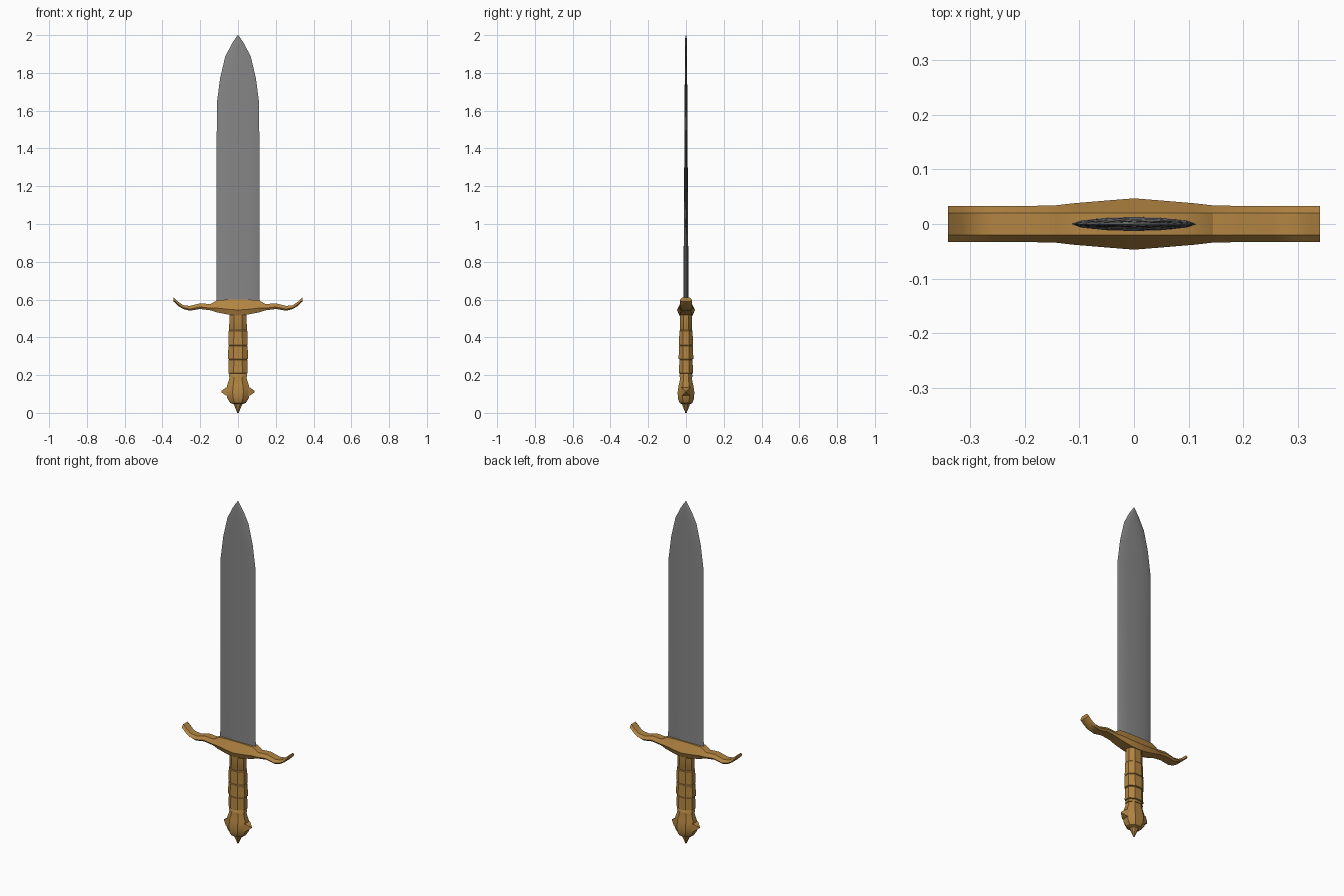
import bpy, bmesh, math

if "Cube" in bpy.data.objects:
    bpy.data.objects.remove(bpy.data.objects["Cube"])


def material(name, rgb):
    m = bpy.data.materials.new(name)
    m.diffuse_color = (*rgb, 1)
    m.use_nodes = True
    m.node_tree.nodes["Principled BSDF"].inputs["Base Color"].default_value = m.diffuse_color
    return m


steel = material("grey steel", (0.24, 0.24, 0.24))
gold = material("aged gold", (0.45, 0.235, 0.055))


def loft(name, rings, mat, angle):
    """Skin a list of equal-length closed rings and cap both ends."""
    bm = bmesh.new()
    loops = [[bm.verts.new(p) for p in ring] for ring in rings]
    n = len(loops[0])
    for a, b in zip(loops, loops[1:]):
        for i in range(n):
            j = (i + 1) % n
            bm.faces.new((a[i], a[j], b[j], b[i]))
    bm.faces.new(loops[0])
    bm.faces.new(loops[-1])
    bmesh.ops.remove_doubles(bm, verts=bm.verts, dist=0.0001)
    bmesh.ops.recalc_face_normals(bm, faces=bm.faces)
    mesh = bpy.data.meshes.new(name)
    bm.to_mesh(mesh)
    bm.free()
    mesh.materials.append(mat)
    ob = bpy.data.objects.new(name, mesh)
    bpy.context.collection.objects.link(ob)
    bpy.ops.object.select_all(action='DESELECT')
    ob.select_set(True)
    bpy.context.view_layer.objects.active = ob
    bpy.ops.object.shade_smooth_by_angle(angle=math.radians(angle))
    return ob


# Blade: thin lens section, (z, half width, half thickness)
lens = [(-1, 0), (-0.85, -0.5), (-0.45, -0.88), (0, -1), (0.45, -0.88), (0.85, -0.5),
        (1, 0), (0.85, 0.5), (0.45, 0.88), (0, 1), (-0.45, 0.88), (-0.85, 0.5)]
blade = [(0.57, 0.115, 0.013), (0.87, 0.114, 0.012), (1.34, 0.113, 0.009),
         (1.64, 0.112, 0.007), (1.77, 0.095, 0.0065), (1.885, 0.068, 0.006),
         (1.95, 0.035, 0.005), (1.985, 0.012, 0.004), (2.0, 0.001, 0.001)]
loft("blade", [[(x * w, y * t, z) for x, y in lens] for z, w, t in blade], steel, 50)

# Crossguard: (x, bottom z, top z, half depth), mirrored to the left
half = [(0, 0.515, 0.6, 0.047), (0.05, 0.52, 0.6, 0.043), (0.11, 0.532, 0.597, 0.038),
        (0.145, 0.543, 0.576, 0.034), (0.2, 0.55, 0.58, 0.033), (0.255, 0.541, 0.566, 0.033),
        (0.29, 0.55, 0.57, 0.033), (0.315, 0.565, 0.587, 0.033), (0.341, 0.589, 0.611, 0.033)]
guard = [(-x, b, t, d) for x, b, t, d in reversed(half[1:])] + half
rings = []
for x, b, t, d in guard:
    m = b + (t - b) * 0.35
    rings.append([(x, -0.02, t), (x, -d, m), (x, -d * 0.75, b),
                  (x, d * 0.75, b), (x, d, m), (x, 0.02, t)])
loft("crossguard", rings, gold, 35)

# Eight-sided section shared by grip and pommel
octagon = [(-1, -0.42), (-0.45, -1), (0.45, -1), (1, -0.42),
           (1, 0.42), (0.45, 1), (-0.45, 1), (-1, 0.42)]


def oct_ring(z, w, d):
    return [(x * w, y * d, z) for x, y in octagon]


# Grip: overlapping bands, each flaring to a small step
levels = [0.19, 0.21, 0.285, 0.36, 0.44, 0.535]
grip = []
for i, (z0, z1) in enumerate(zip(levels, levels[1:])):
    w = (0.047, 0.049, 0.051, 0.049, 0.045)[i]
    d = (0.033, 0.035, 0.037, 0.035, 0.031)[i]
    grip += [oct_ring(z0, w + 0.002, d + 0.002), oct_ring(z1 - 0.006, w, d),
             oct_ring(z1 - 0.002, w - 0.003, d - 0.003)]
loft("grip", grip, gold, 30)

# Pommel with pointed bottom finial
pommel = [(0.2, 0.043, 0.031), (0.175, 0.048, 0.032), (0.145, 0.058, 0.039),
          (0.11, 0.063, 0.044), (0.075, 0.056, 0.043), (0.052, 0.04, 0.033),
          (0.046, 0.024, 0.02), (0.036, 0.018, 0.018), (0.01, 0.008, 0.007), (0.0, 0.004, 0.004)]
loft("pommel", [oct_ring(*p) for p in pommel], gold, 30)

# Side studs: four-sided pyramids
for side, label in ((-1, "left"), (1, "right")):
    rings = [[(side * x, -r, 0.113 - r), (side * x, r, 0.113 - r),
              (side * x, r, 0.113 + r), (side * x, -r, 0.113 + r)]
             for x, r in ((0.045, 0.025), (0.064, 0.021), (0.088, 0.003))]
    loft(label + "_stud", rings, gold, 30)
